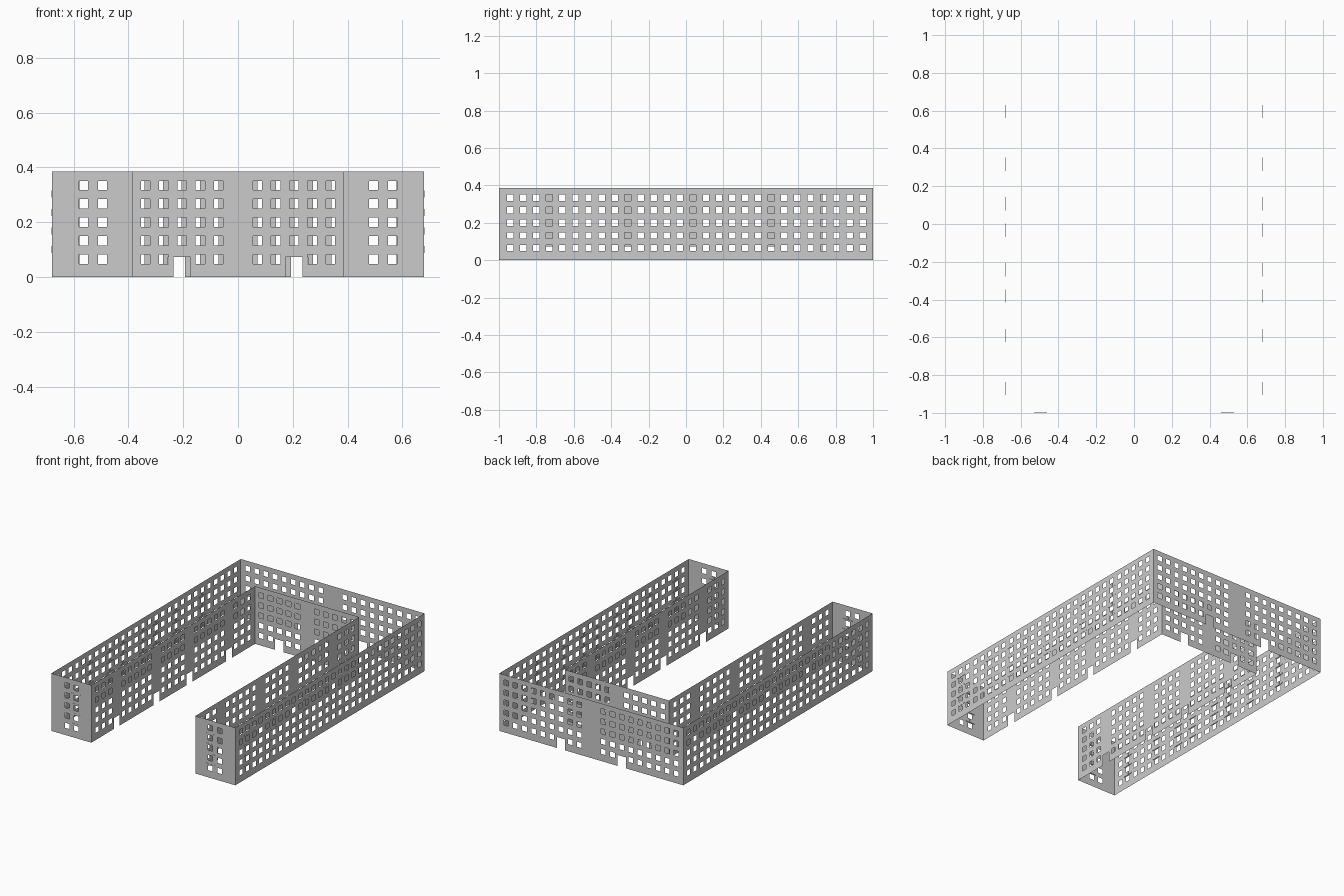
import bpy, bmesh
from mathutils import Vector

if "Cube" in bpy.data.objects:
    bpy.data.objects.remove(bpy.data.objects["Cube"])

H, W, IN, BACK = 0.385, 0.68, 0.385, 0.73
ROWS = [0.065 + 0.0673 * i for i in range(5)]
S = 0.017            # half window size
DOOR_H = 0.073


def finish(name, bm):
    me = bpy.data.meshes.new(name)
    bm.to_mesh(me)
    bm.free()
    bpy.context.collection.objects.link(bpy.data.objects.new(name, me))


def wall(name, a, b, columns, doors=(), blank_over_doors=False):
    """Thin wall from a to b; columns and doors are distances along it."""
    a, b = Vector(a), Vector(b)
    length = (b - a).length
    d = (b - a) / length
    holes = [(c - 0.031, c + 0.031, 0, DOOR_H) for c in doors]
    for c in columns:
        over = any(abs(c - k) < 0.045 for k in doors)
        if over and blank_over_doors:
            continue
        for r, z in enumerate(ROWS):
            if not (over and r == 0):
                holes.append((c - S, c + S, z - S, z + S))
    us = sorted({0.0, length} | {round(h[i], 4) for h in holes for i in (0, 1)})
    zs = sorted({0.0, H} | {round(h[i], 4) for h in holes for i in (2, 3)})
    bm = bmesh.new()
    grid = [[bm.verts.new((a.x + d.x * u, a.y + d.y * u, z)) for z in zs] for u in us]
    for i in range(len(us) - 1):
        for j in range(len(zs) - 1):
            u, z = (us[i] + us[i + 1]) / 2, (zs[j] + zs[j + 1]) / 2
            if any(h[0] < u < h[1] and h[2] < z < h[3] for h in holes):
                continue
            bm.faces.new((grid[i][j], grid[i + 1][j], grid[i + 1][j + 1], grid[i][j + 1]))
    bmesh.ops.delete(bm, geom=[v for v in bm.verts if not v.link_faces], context='VERTS')
    finish(name, bm)


def escapes(name, spots, along_x):
    """Shallow stacked landings joined by short ladders."""
    bm = bmesh.new()

    def box(x, y, z, w, h):
        sx, sy = (w, 0.004) if along_x else (0.004, w)
        vs = bmesh.ops.create_cube(bm, size=1)['verts']
        bmesh.ops.scale(bm, vec=(sx, sy, h), verts=vs)
        bmesh.ops.translate(bm, vec=(x, y, z), verts=vs)

    for x, y in spots:
        for z in ROWS[:4]:
            box(x, y, z + 0.0255, 0.07, 0.006)
            box(x, y, z + 0.0385, 0.010, 0.020)
    finish(name, bm)


side = [0.06 + 0.0698 * i for i in range(28)]
inner = [c for c in side if c < 1 + BACK - 0.03]
stair = [side[i] for i in (3, 9, 14, 20)]
esc = [side[i] - 1 for i in (1, 5, 8, 10, 13, 15, 18, 22)]

# outer and courtyard walls of both wings, with end walls
for s, n in ((-1, "left"), (1, "right")):
    wall(n + "_outer_wall", (s * W, -1), (s * W, 1), side)
    wall(n + "_courtyard_wall", (s * IN, -1), (s * IN, BACK), inner, stair, True)
    wall(n + "_end_wall", (s * IN, -1), (s * W, -1), [0.495 - IN, 0.564 - IN])
    escapes(n + "_outer_landings", [(s * (W - 0.001), y) for y in esc], False)
    escapes(n + "_end_landings", [(s * 0.495, -0.999)], True)

# back wall
half = [0.629 - 0.0675 * i for i in range(9)]
wall("back_wall", (-W, 1), (W, 1), [W + s * x for x in half for s in (-1, 1)],
     [W - 0.224, W + 0.224])

# courtyard back wall
half = [0.071 + 0.0667 * i for i in range(5)]
wall("courtyard_back_wall", (-IN, BACK), (IN, BACK),
     [IN + s * x for x in half for s in (-1, 1)], [IN - 0.205, IN + 0.205])
